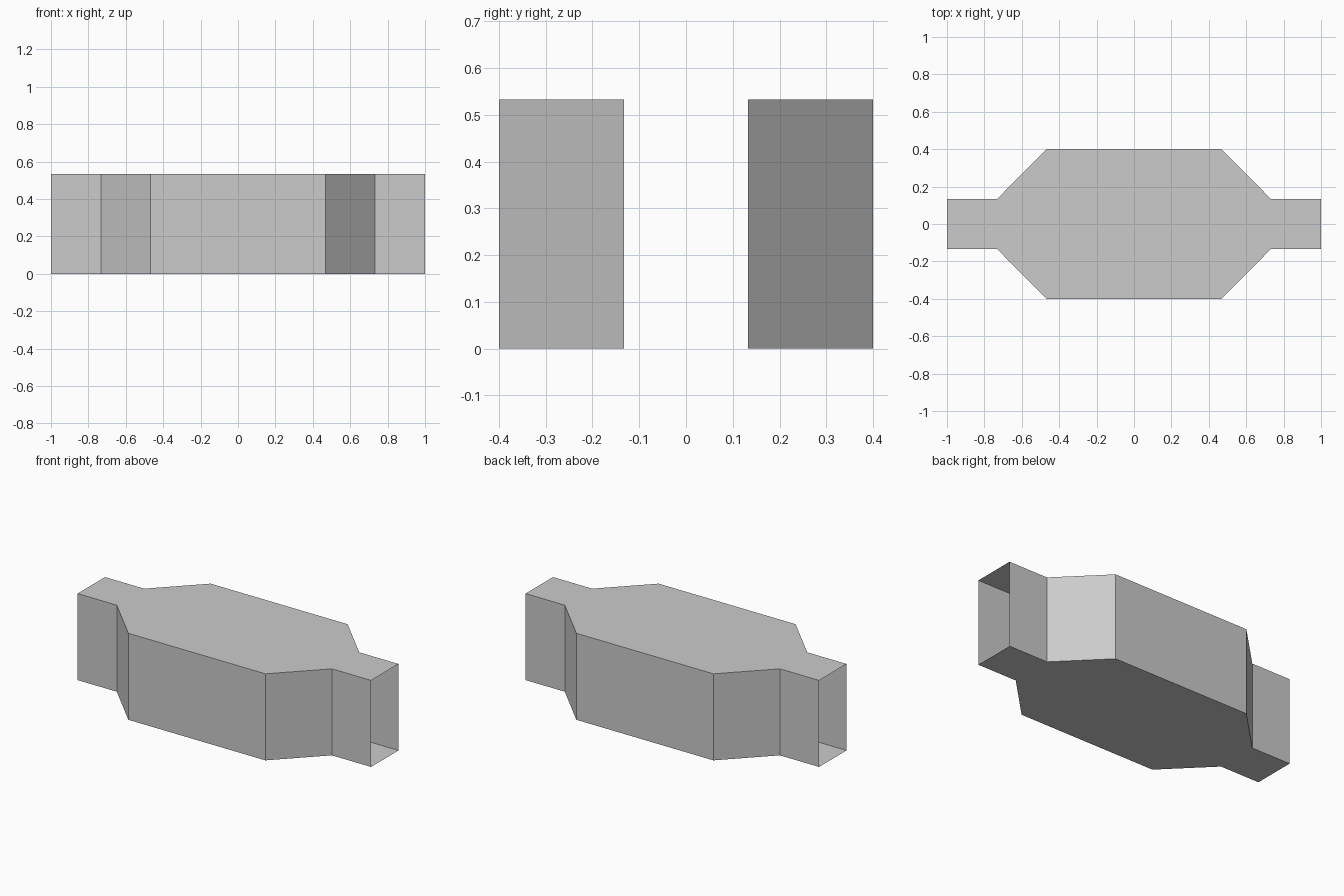
import bpy
import bmesh

if "Cube" in bpy.data.objects:
    bpy.data.objects.remove(bpy.data.objects["Cube"])

HEIGHT = 0.533

# Half-width of the duct at each station along its length
stations = [(-1.0, 0.133), (-0.733, 0.133), (-0.467, 0.4),
            (0.467, 0.4), (0.733, 0.133), (1.0, 0.133)]

grey = bpy.data.materials.new("grey")
grey.diffuse_color = (0.6, 0.6, 0.6, 1)
grey.use_nodes = True
grey.node_tree.nodes["Principled BSDF"].inputs["Base Color"].default_value = grey.diffuse_color

# Open-ended duct: rectangular rings joined by thin walls
bm = bmesh.new()
rings = [[bm.verts.new((x, y, z)) for y, z in
          ((-w, 0), (w, 0), (w, HEIGHT), (-w, HEIGHT))] for x, w in stations]
for a, b in zip(rings, rings[1:]):
    for i in range(4):
        j = (i + 1) % 4
        bm.faces.new((a[i], a[j], b[j], b[i]))

# Merge the coplanar panels of the floor and roof
flat = [e for e in bm.edges if len(e.link_faces) == 2
        and all(abs(f.normal.z) > 0.9 for f in e.link_faces)]
bm.normal_update()
flat = [e for e in bm.edges if len(e.link_faces) == 2
        and all(abs(f.normal.z) > 0.9 for f in e.link_faces)]
bmesh.ops.dissolve_edges(bm, edges=flat, use_verts=False)
bmesh.ops.recalc_face_normals(bm, faces=bm.faces)
top = max(bm.faces, key=lambda f: f.calc_center_median().z)
if top.normal.z < 0:
    bmesh.ops.reverse_faces(bm, faces=bm.faces)

mesh = bpy.data.meshes.new("duct")
bm.to_mesh(mesh)
bm.free()
mesh.materials.append(grey)
duct = bpy.data.objects.new("duct", mesh)
bpy.context.collection.objects.link(duct)
